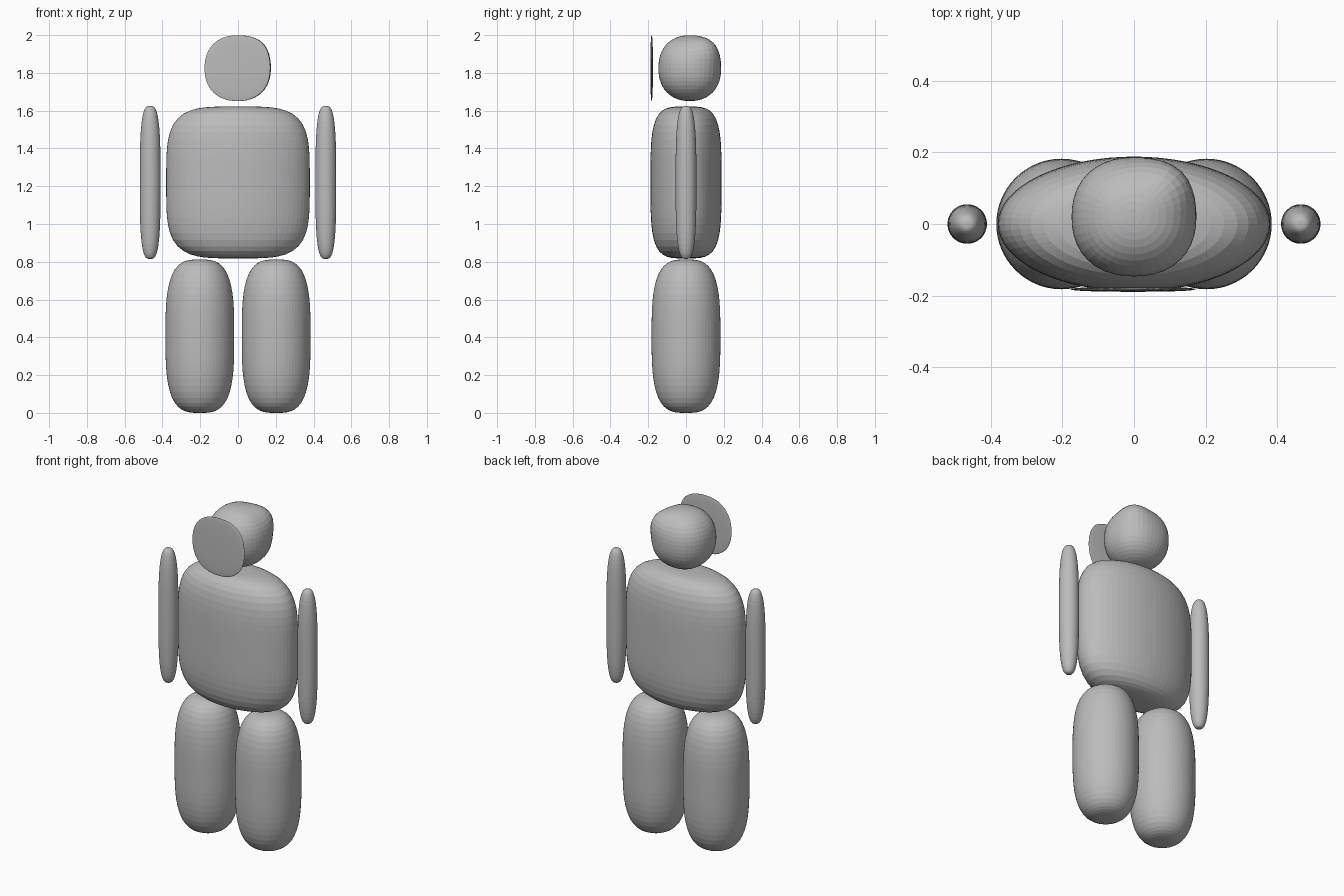
import bpy
import bmesh
from mathutils import Vector

cube = bpy.data.objects.get("Cube")
if cube:
    bpy.data.objects.remove(cube, do_unlink=True)

grey = bpy.data.materials.new("plain grey")
grey.use_nodes = True
grey.diffuse_color = (0.5, 0.5, 0.5, 1)
grey.node_tree.nodes["Principled BSDF"].inputs["Base Color"].default_value = (0.5, 0.5, 0.5, 1)


def make_part(name, centre, size, shape, segments=64, rings=36):
    """Reshape a unit sphere with shape(direction), then scale and place it."""
    bm = bmesh.new()
    bmesh.ops.create_uvsphere(bm, u_segments=segments, v_segments=rings, radius=1)
    for v in bm.verts:
        p = shape(v.co.normalized())
        v.co = Vector(centre) + Vector(a * b for a, b in zip(p, size))
    mesh = bpy.data.meshes.new(name)
    bm.to_mesh(mesh)
    bm.free()
    mesh.materials.append(grey)
    obj = bpy.data.objects.new(name, mesh)
    bpy.context.collection.objects.link(obj)
    return obj


def pillow(power):
    """Round from above, boxy from the side."""
    def shape(d):
        across = (d.x ** 2 + d.y ** 2) ** 0.5
        return d / (across ** power + abs(d.z) ** power) ** (1 / power)
    return shape


CORNER = Vector((1, 1, 1)).normalized()


def blob(d):
    """Slightly boxy ball with one drawn-out corner."""
    power = 2.25
    ball = d / sum(abs(c) ** power for c in d) ** (1 / power)
    return ball * (1 + 0.12 * max(0, d.dot(CORNER)) ** 10)


# Body
make_part("torso", (0, 0, 1.22), (0.38, 0.188, 0.402), pillow(4))

# Limbs, one pair per side
for side, x in (("right", -1), ("left", 1)):
    make_part(side + "_arm", (0.465 * x, 0, 1.22), (0.055, 0.055, 0.405), pillow(3.2))
    make_part(side + "_leg", (0.202 * x, 0, 0.406), (0.182, 0.182, 0.406), pillow(3.2))

# Head and the thin plate in front of it
make_part("head", (0, 0.02, 1.825), (0.174, 0.166, 0.174), blob, 40, 24)
make_part("face_plate", (-0.003, -0.182, 1.825), (0.174, 0.007, 0.174), blob, 40, 24)
